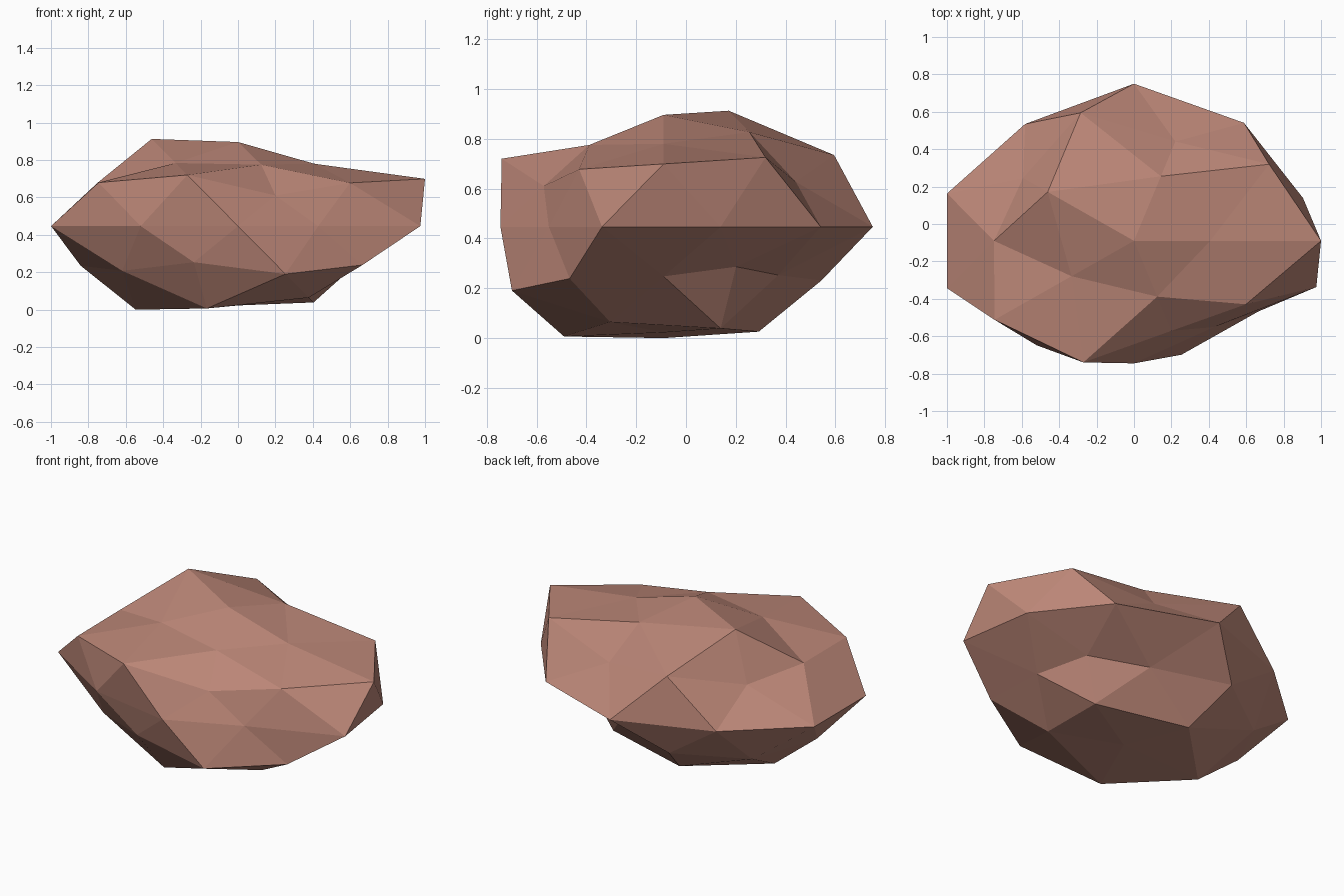
import bpy, bmesh, math
from mathutils import Vector

cube = bpy.data.objects.get("Cube")
if cube:
    bpy.data.objects.remove(cube, do_unlink=True)

# Stone colour
stone = bpy.data.materials.new("reddish_brown_stone")
stone.use_nodes = True
colour = (0.50, 0.24, 0.185, 1.0)
stone.diffuse_color = colour
shader = next(n for n in stone.node_tree.nodes if n.type == 'BSDF_PRINCIPLED')
shader.inputs["Base Color"].default_value = colour
shader.inputs["Roughness"].default_value = 0.9

# Bumpiness: one radius per sphere vertex, ring by ring from top to bottom,
# each ring counter-clockwise starting from +x
RINGS = [
    [0.89],
    [0.776, 0.885, 1.085, 0.785, 0.765],
    [1.05, 1.085, 0.88, 1.03, 0.87],
    [1.118, 0.80, 0.82, 1.03, 0.725],
    [0.95, 1.0, 1.077, 0.99, 1.051, 1.051, 0.885, 0.84, 0.73, 1.025],
    [0.71, 0.955, 0.94, 0.855, 0.92],
    [0.75, 0.73, 0.945, 0.90, 0.965],
    [0.95, 0.98, 1.04, 1.025, 0.89],
    [0.84],
]
radii = [r for ring in RINGS for r in ring]


def ring_order(vert):
    """Sort key: height from the top, then angle around z."""
    angle = round(math.degrees(math.atan2(vert.co.y, vert.co.x))) % 360
    return (-round(vert.co.z, 2), angle)


# Boulder: faceted sphere, pushed in and out, then flattened
bm = bmesh.new()
bmesh.ops.create_icosphere(bm, subdivisions=2, radius=1.0)
squash = Vector((1.0, 0.78, 0.505))
for vert, radius in zip(sorted(bm.verts, key=ring_order), radii):
    vert.co = vert.co * radius * squash
    vert.co.y -= 0.09

# Rest the boulder on the ground
lowest = min(v.co.z for v in bm.verts)
bmesh.ops.translate(bm, verts=bm.verts, vec=(0, 0, -lowest))
bmesh.ops.recalc_face_normals(bm, faces=bm.faces)

mesh = bpy.data.meshes.new("boulder")
bm.to_mesh(mesh)
bm.free()
mesh.materials.append(stone)
boulder = bpy.data.objects.new("boulder", mesh)
bpy.context.collection.objects.link(boulder)
